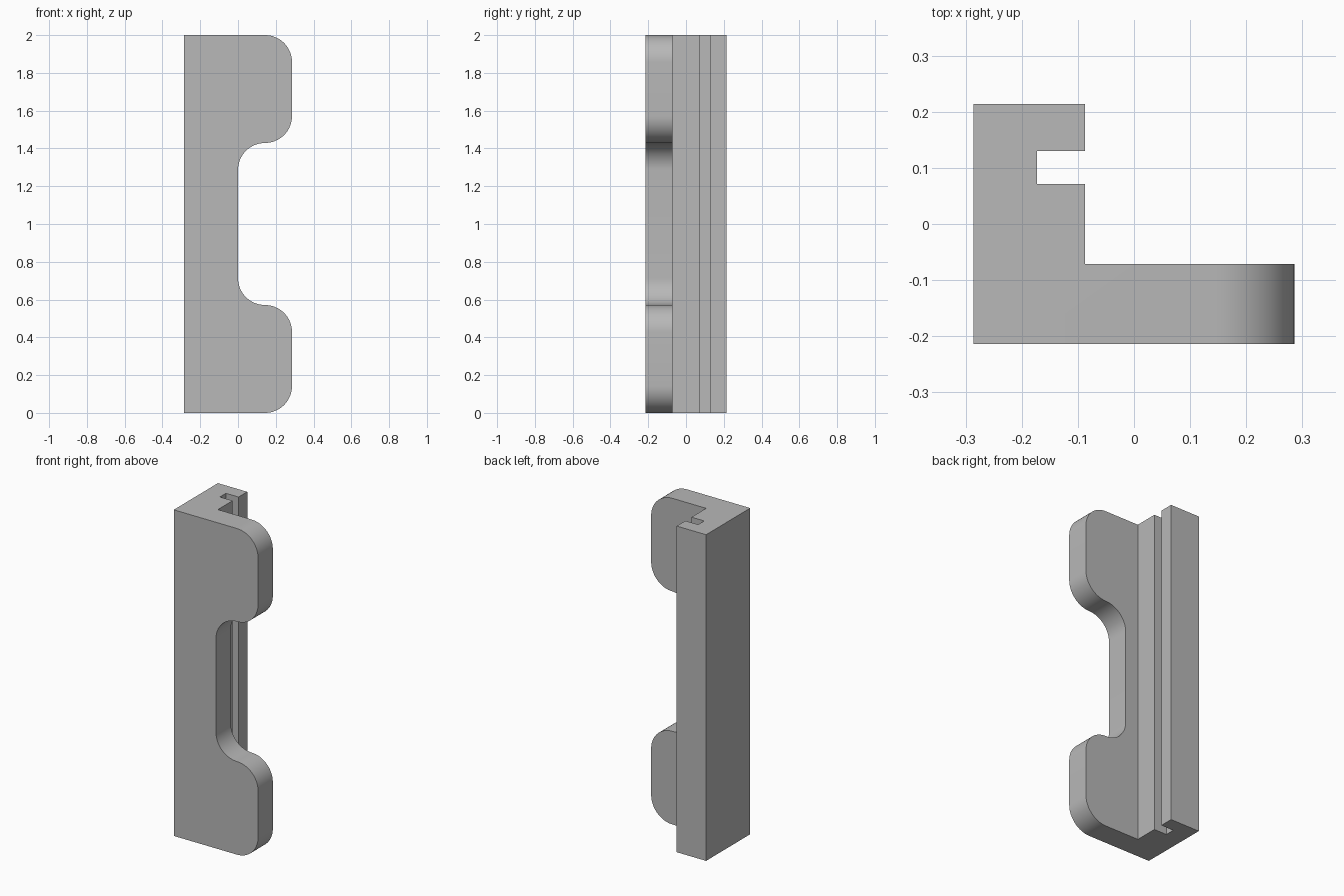
import bpy, bmesh, math
from mathutils import Vector

if "Cube" in bpy.data.objects:
    bpy.data.objects.remove(bpy.data.objects["Cube"], do_unlink=True)

R = 0.143        # radius of every rounded corner
RIGHT = 0.286    # half the width
DEPTH = 0.214    # half the depth
OVER = 0.1       # overshoot, so the crossing prisms share no planes


def prism(name, points, direction):
    """Extrude a closed outline along a direction."""
    bm = bmesh.new()
    face = bm.faces.new([bm.verts.new(p) for p in points])
    out = bmesh.ops.extrude_face_region(bm, geom=[face])
    moved = [v for v in out["geom"] if isinstance(v, bmesh.types.BMVert)]
    bmesh.ops.translate(bm, verts=moved, vec=Vector(direction))
    bmesh.ops.recalc_face_normals(bm, faces=bm.faces)
    mesh = bpy.data.meshes.new(name)
    bm.to_mesh(mesh)
    bm.free()
    obj = bpy.data.objects.new(name, mesh)
    bpy.context.collection.objects.link(obj)
    return obj


def arc(cx, cz, start, end, steps=16):
    """Points of a rounded corner in the front plane."""
    angles = [math.radians(start + (end - start) * i / steps) for i in range(steps + 1)]
    return [(cx + R * math.cos(a), cz + R * math.sin(a)) for a in angles]


# Bracket section: front flange, spine and rear groove
section = [(-RIGHT, -DEPTH), (RIGHT + OVER, -DEPTH), (RIGHT + OVER, -0.071),
           (-0.087, -0.071), (-0.087, 0.071), (-0.173, 0.071),
           (-0.173, 0.13), (-0.087, 0.13), (-0.087, DEPTH), (-RIGHT, DEPTH)]
bracket = prism("grooved_bracket", [(x, y, -OVER) for x, y in section], (0, 0, 2 + 2 * OVER))

# Front silhouette: upper tab, mirrored for the lower tab
upper = arc(R, 2 - R, 90, 0) + arc(R, 1.429 + R, 0, -90) + arc(R, 1.429 - R, 90, 180)[1:]
lower = [(x, 2 - z) for x, z in reversed(upper)]
outline = [(-RIGHT - OVER, 2)] + upper + lower + [(-RIGHT - OVER, 0)]
cutter = prism("silhouette_cutter", [(x, -DEPTH - OVER, z) for x, z in outline],
               (0, 2 * (DEPTH + OVER), 0))
cutter.hide_render = True

# Keep only the volume common to both prisms
trim = bracket.modifiers.new("Trim", "BOOLEAN")
trim.operation = "INTERSECT"
trim.solver = "EXACT"
trim.object = cutter
bpy.ops.object.select_all(action="DESELECT")
bracket.select_set(True)
bpy.context.view_layer.objects.active = bracket
bpy.ops.object.modifier_apply(modifier=trim.name)
bpy.data.objects.remove(cutter, do_unlink=True)

# Grey finish
grey = bpy.data.materials.new("plain_grey")
grey.use_nodes = True
colour = (0.48, 0.48, 0.48, 1)
grey.diffuse_color = colour
grey.node_tree.nodes["Principled BSDF"].inputs["Base Color"].default_value = colour
bracket.data.materials.clear()
bracket.data.materials.append(grey)
bpy.ops.object.shade_smooth_by_angle(angle=math.radians(30))
